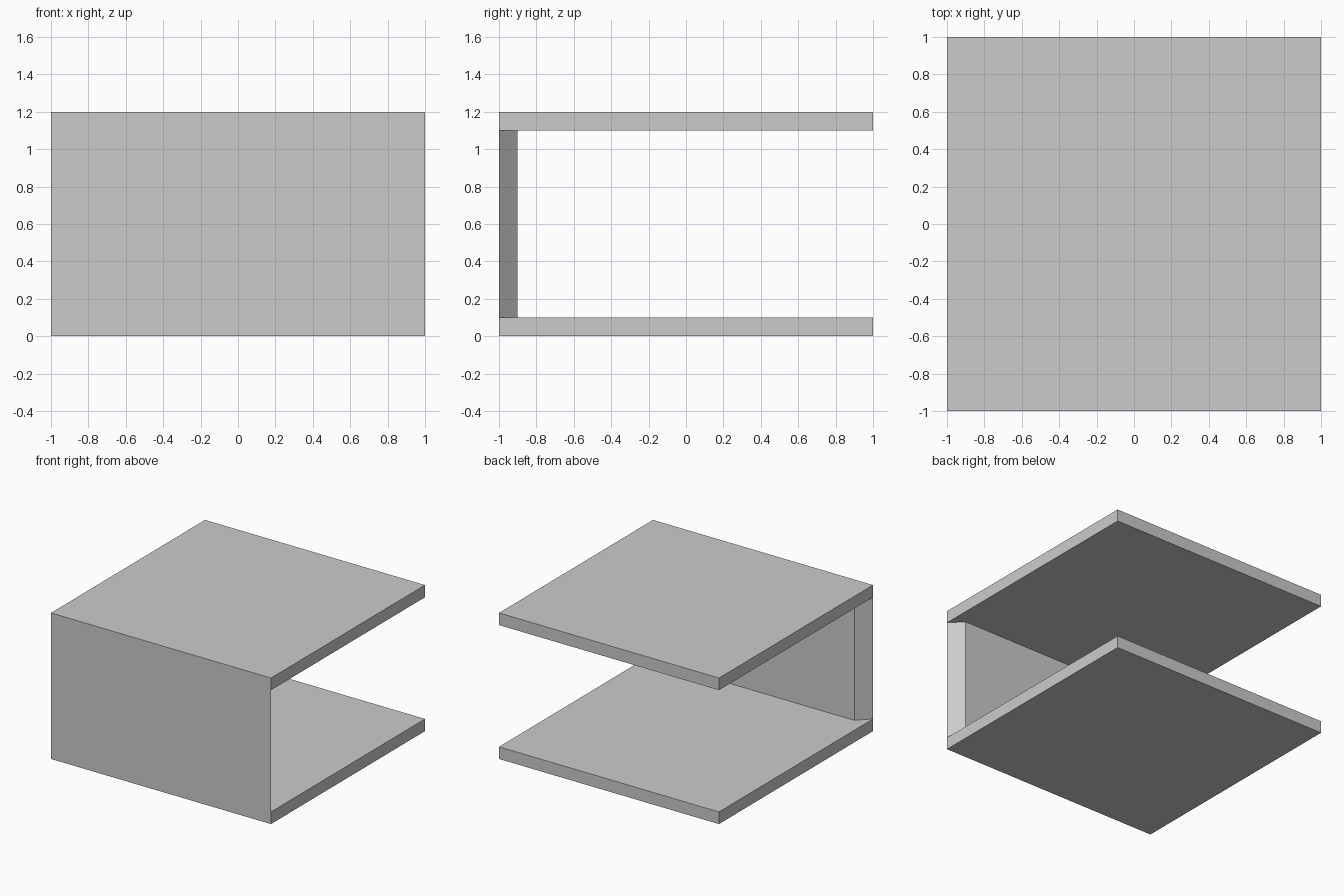
import bpy, bmesh

if "Cube" in bpy.data.objects:
    bpy.data.objects.remove(bpy.data.objects["Cube"])

T = 0.1    # panel thickness
H = 1.2    # overall height

bm = bmesh.new()
outer = [(-1, -1), (1, -1), (1, 1), (-1, 1)]
inner = [(1 - T, -1 + T), (-1 + T, -1 + T)]   # mitred inner edge of the wall


def ring(points, z):
    return [bm.verts.new((x, y, z)) for x, y in points]


def skirt(low, high):
    n = len(low)
    for i in range(n):
        j = (i + 1) % n
        bm.faces.new((low[i], low[j], high[j], high[i]))


s0, s1, s2, s3 = [ring(outer, z) for z in (0, T, H - T, H)]
i1, i2 = ring(inner, T), ring(inner, H - T)

# base and top slabs
bm.faces.new(s0)
bm.faces.new(s3)
skirt(s0, s1)
skirt(s2, s3)

# front wall with mitred ends
skirt(s1[:2] + i1, s2[:2] + i2)

# inner faces of the slabs, running up to the foot of the wall
for s, i in ((s1, i1), (s2, i2)):
    bm.faces.new((s[0], i[1], i[0], s[1], s[2], s[3]))

# merge the front into one flat face
bm.edges.ensure_lookup_table()
seams = [bm.edges.get(s[:2]) for s in (s1, s2)]
bmesh.ops.dissolve_edges(bm, edges=seams, use_verts=False)
bmesh.ops.recalc_face_normals(bm, faces=bm.faces[:])

mesh = bpy.data.meshes.new("open_shelf_box")
bm.to_mesh(mesh)
bm.free()
bpy.context.collection.objects.link(bpy.data.objects.new("open_shelf_box", mesh))
